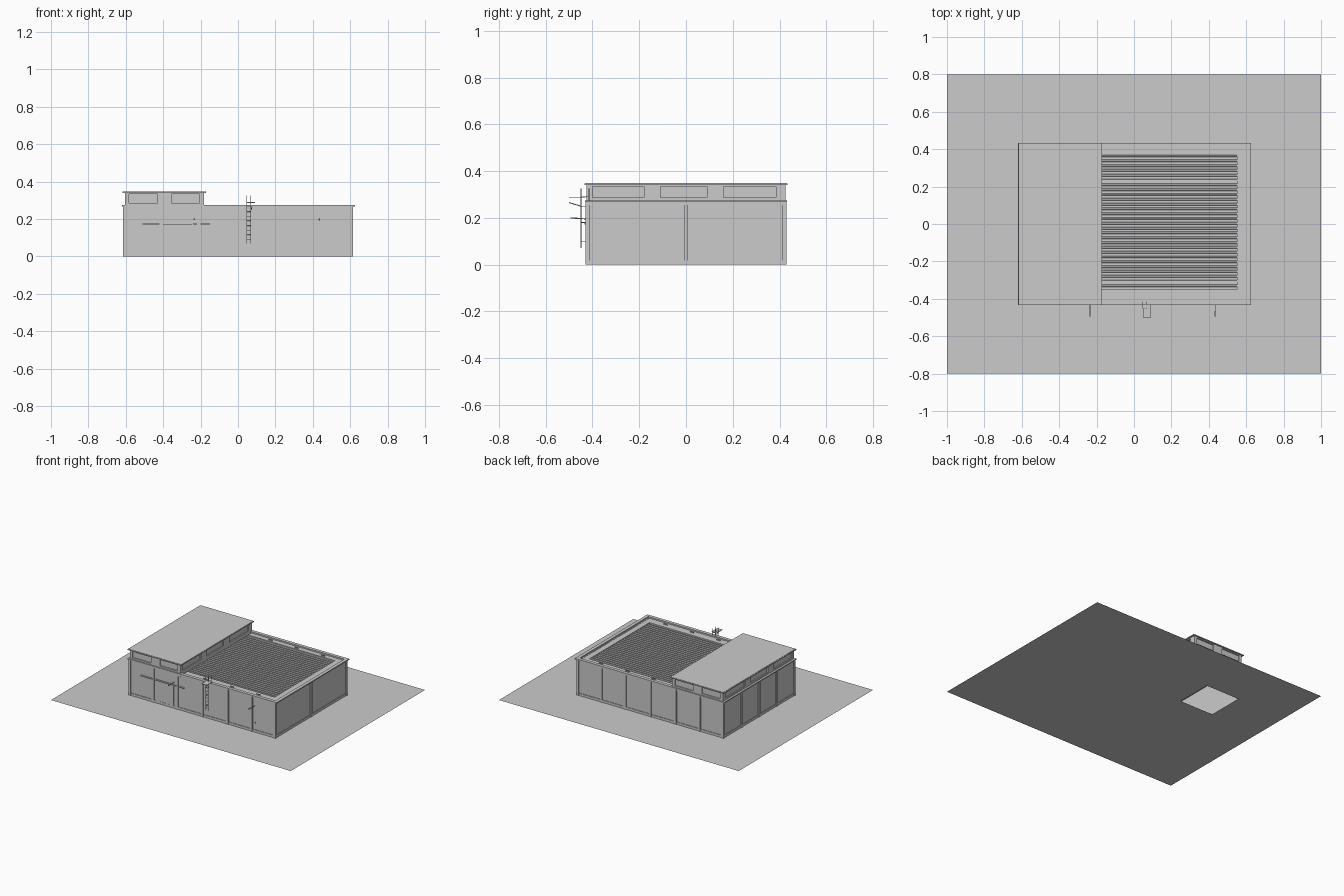
import bpy, bmesh
from mathutils import Vector

if "Cube" in bpy.data.objects:
    bpy.data.objects.remove(bpy.data.objects["Cube"])

grey = bpy.data.materials.new("plain_grey")
grey.use_nodes = True
COLOR = (0.6, 0.6, 0.6, 1)
grey.diffuse_color = COLOR
grey.node_tree.nodes["Principled BSDF"].inputs["Base Color"].default_value = COLOR


def finish(name, bm):
    mesh = bpy.data.meshes.new(name)
    bm.to_mesh(mesh)
    bm.free()
    mesh.materials.append(grey)
    obj = bpy.data.objects.new(name, mesh)
    bpy.context.scene.collection.objects.link(obj)
    return obj


def add_box(bm, x0, x1, y0, y1, z0, z1):
    verts = bmesh.ops.create_cube(bm, size=1)["verts"]
    for v in verts:
        v.co = Vector((x0 + (v.co.x + .5) * (x1 - x0),
                       y0 + (v.co.y + .5) * (y1 - y0),
                       z0 + (v.co.z + .5) * (z1 - z0)))


def boxes(name, items):
    bm = bmesh.new()
    for item in items:
        add_box(bm, *item)
    return finish(name, bm)


def ring(x0, x1, y0, y1, w, z0, z1):
    """Four boxes forming a rectangular frame of width w."""
    return [(x0, x1, y0, y0 + w, z0, z1), (x0, x1, y1 - w, y1, z0, z1),
            (x0, x0 + w, y0 + w, y1 - w, z0, z1), (x1 - w, x1, y0 + w, y1 - w, z0, z1)]


def rod(name, a, b, r=0.002):
    a, b = Vector(a), Vector(b)
    bm = bmesh.new()
    bmesh.ops.create_cone(bm, cap_ends=True, segments=6, radius1=r, radius2=r, depth=(b - a).length)
    turn = (b - a).to_track_quat('Z', 'Y')
    for v in bm.verts:
        v.co = turn @ v.co + (a + b) / 2
    return finish(name, bm)


# ground sheet with a floor opening inside the building's back corner
X, Y = 0.607, 0.422
bm = bmesh.new()
xs, ys = (-1, -X, -.31, 1), (-.8, .13, Y, .8)
grid = [[bm.verts.new((x, y, 0)) for y in ys] for x in xs]
for i in range(3):
    for j in range(3):
        if (i, j) != (1, 1):
            bm.faces.new((grid[i][j], grid[i + 1][j], grid[i + 1][j + 1], grid[i][j + 1]))
finish("ground", bm)

# main walls, plinth and coping
boxes("walls", ring(-X, X, -Y, Y, .015, 0, .267))
boxes("plinth", ring(-X - .004, X + .004, -Y - .004, Y + .004, .01, 0, .018))
boxes("frieze", ring(-X - .004, X + .004, -Y - .004, Y + .004, .01, .255, .267))
boxes("coping", ring(-.62, .625, -.433, .433, .025, .267, .275))

# pilasters around the building
piers = []
W, D = .009, .007
for x in (-.605, -.41, -.21, 0, .21, .41, .605):
    for s in (-1, 1):
        lo, hi = sorted((s * (Y - .005), s * (Y + D)))
        piers.append((x - W, x + W, lo, hi, 0, .267))
for s, row in ((1, (-.42, 0, .42)), (-1, (-.42, -.21, 0, .21, .42))):
    for y in row:
        lo, hi = sorted((s * (X - .005), s * (X + D)))
        piers.append((lo, hi, y - W, y + W, 0, .267))
boxes("pilasters", piers)

# flat roof border and ribbed deck
boxes("roof_border", [(-.175, .6, -.41, -.35, .25, .265), (-.175, .6, .37, .41, .25, .265),
                      (.55, .6, -.35, .37, .25, .265)])
bm = bmesh.new()
ribs, pitch = 28, .72 / 28
profile = []
for i in range(ribs):
    y = -.35 + i * pitch
    profile += [(y, .255), (y + .5 * pitch, .255), (y + .6 * pitch, .262), (y + .9 * pitch, .262)]
profile.append((.37, .255))
rows = [[bm.verts.new((x, y, z)) for y, z in profile] for x in (-.18, .55)]
for i in range(len(profile) - 1):
    bm.faces.new((rows[0][i], rows[1][i], rows[1][i + 1], rows[0][i + 1]))
finish("ribbed_roof_deck", bm)
boxes("roof_drains", [(x - .015, x + .015, y - .002, y + .002, .262, .272)
                      for x in (0, .22, .44) for y in (-.385, .385)])

# raised storey: bands, posts and recessed windows
TX0, TX1, TY = -.605, -.182, .425
boxes("upper_sill", ring(TX0, TX1, -TY, TY, .02, .25, .287))
boxes("upper_head", ring(TX0, TX1, -TY, TY, .02, .333, .342))
posts = []
for x0, x1 in ((TX0, -.583), (-.43, -.355), (-.205, TX1)):
    for y in (-TY, TY - .02):
        posts.append((x0, x1, y, y + .02, .287, .333))
for y0, y1 in ((-TY, -.4), (-.18, -.11), (.09, .16), (.385, TY)):
    for x in (TX0, TX1 - .02):
        posts.append((x, x + .02, y0, y1, .287, .333))
boxes("upper_posts", posts)
boxes("upper_windows", ring(TX0 + .009, TX1 - .009, -TY + .009, TY - .009, .004, .28, .338))
boxes("upper_roof", [(-.613, -.172, -.431, .431, .341, .348)])
boxes("upper_roof_lip", ring(-.618, -.17, -.434, .434, .012, .34, .346))

# double entrance door with frame and canopy strip
front = -Y
boxes("door_frame", [(-.42, -.413, front - .006, front, 0, .178),
                     (-.247, -.24, front - .006, front, 0, .178),
                     (-.42, -.24, front - .006, front, .172, .178)])
boxes("door_leaves", [(-.412, -.333, front - .003, front, .004, .171),
                      (-.328, -.248, front - .003, front, .004, .171)])
boxes("canopy_strip", [(-.51, -.15, front - .012, front, .172, .177)])

# wall lamps on arms
for name, x in (("left_lamp", .435), ("right_lamp", -.235)):
    rod(name + "_arm", (x, front, .195), (x, -.495, .199))
    boxes(name + "_head", [(x - .004, x + .004, -.495, -.465, .196, .202)])
boxes("wall_socket", [(.432, .44, front - .005, front, .066, .074)])

# ladder with rungs, landing and roof rails
LX0, LX1, LY = .047, .068, -.45
for x in (LX0, LX1):
    rod("ladder_rail", (x, LY, .07), (x, LY, .325))
    rod("ladder_rail_return", (x, LY, .29), (x, -.415, .29))
    rod("roof_rail_post", (x, -.415, .27), (x, -.415, .325))
for i in range(9):
    z = .09 + i * .025
    rod("ladder_rung", (LX0, LY, z), (LX1, LY, z), .0015)
for z in (.1, .18, .25):
    rod("ladder_bracket", (LX0, LY, z), (LX0, front, z), .0015)
boxes("ladder_landing", [(.047, .09, -.5, -.43, .286, .29)])
rod("landing_brace", (.075, -.5, .265), (.07, LY, .25))
